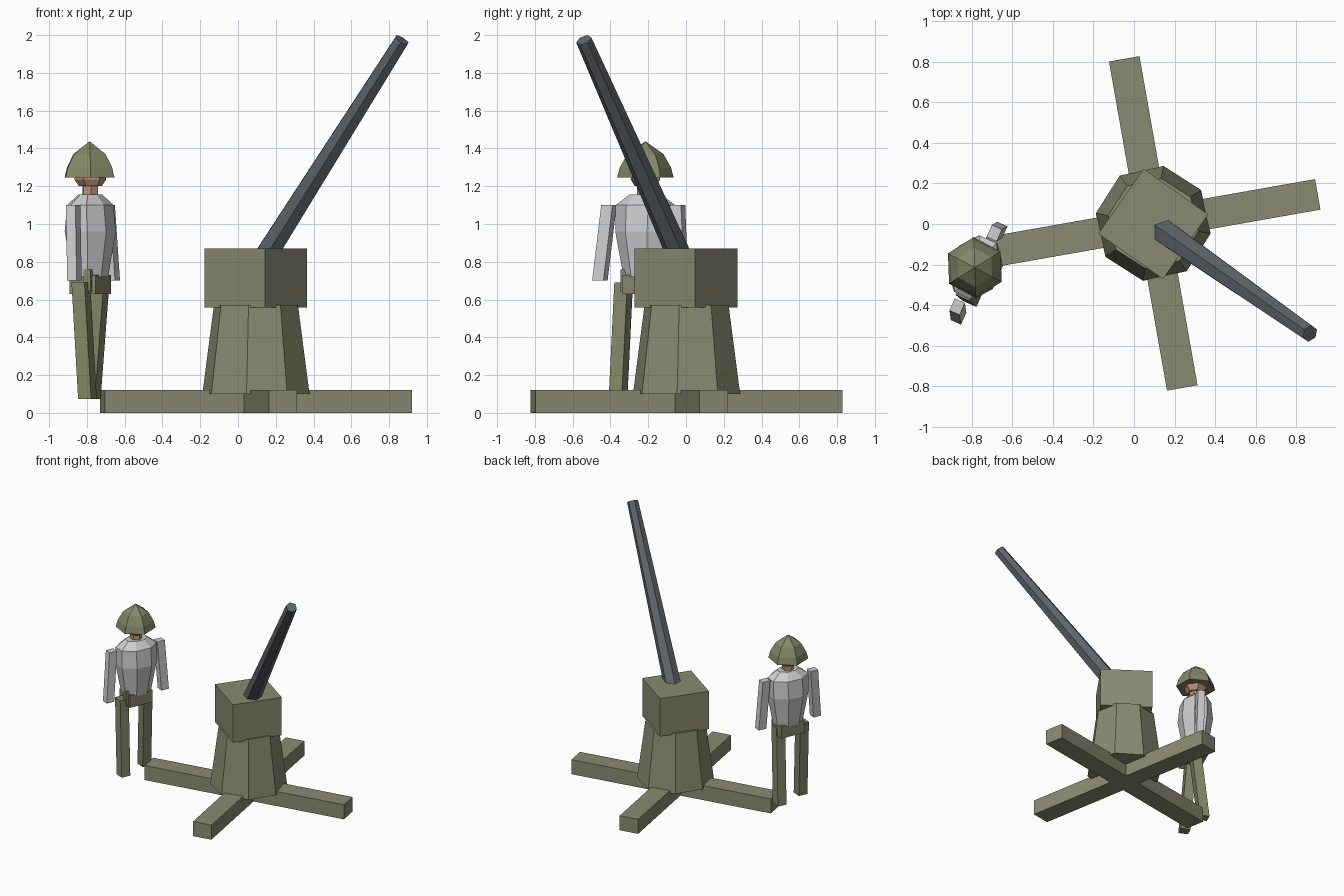
import bpy, bmesh, math
from mathutils import Vector, Matrix

if "Cube" in bpy.data.objects:
    bpy.data.objects.remove(bpy.data.objects["Cube"])


def material(name, rgb):
    m = bpy.data.materials.new(name)
    m.diffuse_color = (*rgb, 1)
    m.use_nodes = True
    m.node_tree.nodes["Principled BSDF"].inputs["Base Color"].default_value = m.diffuse_color
    return m


OLIVE = material("gun olive", (0.25, 0.26, 0.165))
UNIFORM = material("uniform olive", (0.235, 0.245, 0.14))
STEEL = material("dark steel", (0.115, 0.13, 0.145))
SHIRT = material("light grey shirt", (0.62, 0.62, 0.64))
SKIN = material("skin", (0.5, 0.31, 0.2))


def loft(name, rings, mat):
    """Join rings of points with flat sides and close both ends."""
    bm = bmesh.new()
    loops = [[bm.verts.new(p) for p in ring] for ring in rings]
    n = len(loops[0])
    for a, b in zip(loops, loops[1:]):
        for i in range(n):
            j = (i + 1) % n
            bm.faces.new((a[i], a[j], b[j], b[i]))
    bm.faces.new(loops[0][::-1])
    bm.faces.new(loops[-1])
    bmesh.ops.remove_doubles(bm, verts=bm.verts, dist=0.0005)
    bmesh.ops.recalc_face_normals(bm, faces=bm.faces)
    mesh = bpy.data.meshes.new(name)
    bm.to_mesh(mesh)
    bm.free()
    mesh.materials.append(mat)
    ob = bpy.data.objects.new(name, mesh)
    bpy.context.collection.objects.link(ob)
    return ob


def ring(x, y, z, ra, rb, sides, start=0, yaw=0):
    """Horizontal ellipse ring: ra along yaw, rb across it (degrees)."""
    turn = Matrix.Rotation(math.radians(yaw), 3, 'Z')
    pts = []
    for i in range(sides):
        a = math.radians(start) + math.tau * i / sides
        pts.append(Vector((x, y, z)) + turn @ Vector((ra * math.cos(a), rb * math.sin(a), 0)))
    return pts


def rect(c, sx, sy, yaw):
    """Horizontal rectangle ring around point c."""
    turn = Matrix.Rotation(math.radians(yaw), 3, 'Z')
    return [Vector(c) + turn @ Vector((sx * u / 2, sy * v / 2, 0))
            for u, v in ((-1, -1), (1, -1), (1, 1), (-1, 1))]


def bar(name, bottom, top, sx, sy, yaw, mat):
    return loft(name, [rect(bottom, sx, sy, yaw), rect(top, sx, sy, yaw)], mat)


# --- Gun: cross-shaped base, pedestal, mount, barrel ---
CX, CY = 0.095, 0.003
for i, name in enumerate(("base_beam_long", "base_beam_cross")):
    bar(name, (CX, CY, 0), (CX, CY, 0.12), 1.65, 0.153, 10 + 90 * i, OLIVE)

loft("pedestal", [ring(CX, CY, 0.10, 0.288, 0.288, 8, -10),
                  ring(CX, CY, 0.57, 0.226, 0.226, 8, -10)], OLIVE)
bar("mount_box", (CX, 0, 0.557), (CX, 0, 0.87), 0.39, 0.39, -35, OLIVE)

start, end = Vector((CX, 0, 0.75)), Vector((0.868, -0.541, 1.974))
axis = (end - start).normalized()
side = axis.cross(Vector((0, 0, 1))).normalized()
up = side.cross(axis)


def hexagon(c, r):
    return [c + r * (up * math.cos(math.tau * i / 6) + side * math.sin(math.tau * i / 6))
            for i in range(6)]


loft("barrel", [hexagon(start, 0.068), hexagon(end, 0.043)], STEEL)

# --- Soldier, facing the gun ---
YAW = -24
SX, SY = -0.782, -0.215
# torso: depth along facing, width across
loft("torso", [ring(SX, SY, z, d, w, 8, 22.5, YAW) for z, d, w in
               ((0.72, 0.09, 0.12), (0.96, 0.13, 0.165), (1.10, 0.115, 0.165),
                (1.155, 0.06, 0.09))], SHIRT)
loft("hips", [rect((SX, SY, 0.63), 0.15, 0.2, YAW),
              rect((SX, SY, 0.73), 0.15, 0.2, YAW)], UNIFORM)
bar("hip_pouch", (-0.79, -0.315, 0.64), (-0.79, -0.315, 0.76), 0.04, 0.05, YAW, UNIFORM)

# limbs
bar("right_arm", (-0.866, -0.456, 0.70), (-0.873, -0.408, 1.10), 0.055, 0.065, YAW, SHIRT)
bar("left_arm", (-0.663, -0.03, 0.70), (-0.69, -0.045, 1.10), 0.055, 0.065, YAW, SHIRT)
bar("right_leg", (-0.797, -0.36, 0.073), (-0.832, -0.33, 0.69), 0.075, 0.075, YAW, UNIFORM)
bar("left_leg", (-0.777, -0.115, 0.073), (-0.73, -0.165, 0.69), 0.075, 0.075, YAW, UNIFORM)

# neck and head
loft("neck", [ring(SX, SY, z, 0.045, 0.045, 6, 0, YAW) for z in (1.13, 1.22)], SKIN)
loft("head", [ring(SX, SY, z, r, r, 6, 30, YAW) for z, r in
              ((1.20, 0.06), (1.235, 0.085), (1.35, 0.08))], SKIN)

# helmet
loft("helmet", [ring(SX - 0.004, SY, z, r, r, 6, 92) for z, r in
                ((1.245, 0.15), (1.30, 0.135), (1.37, 0.096), (1.438, 0.0))], UNIFORM)
